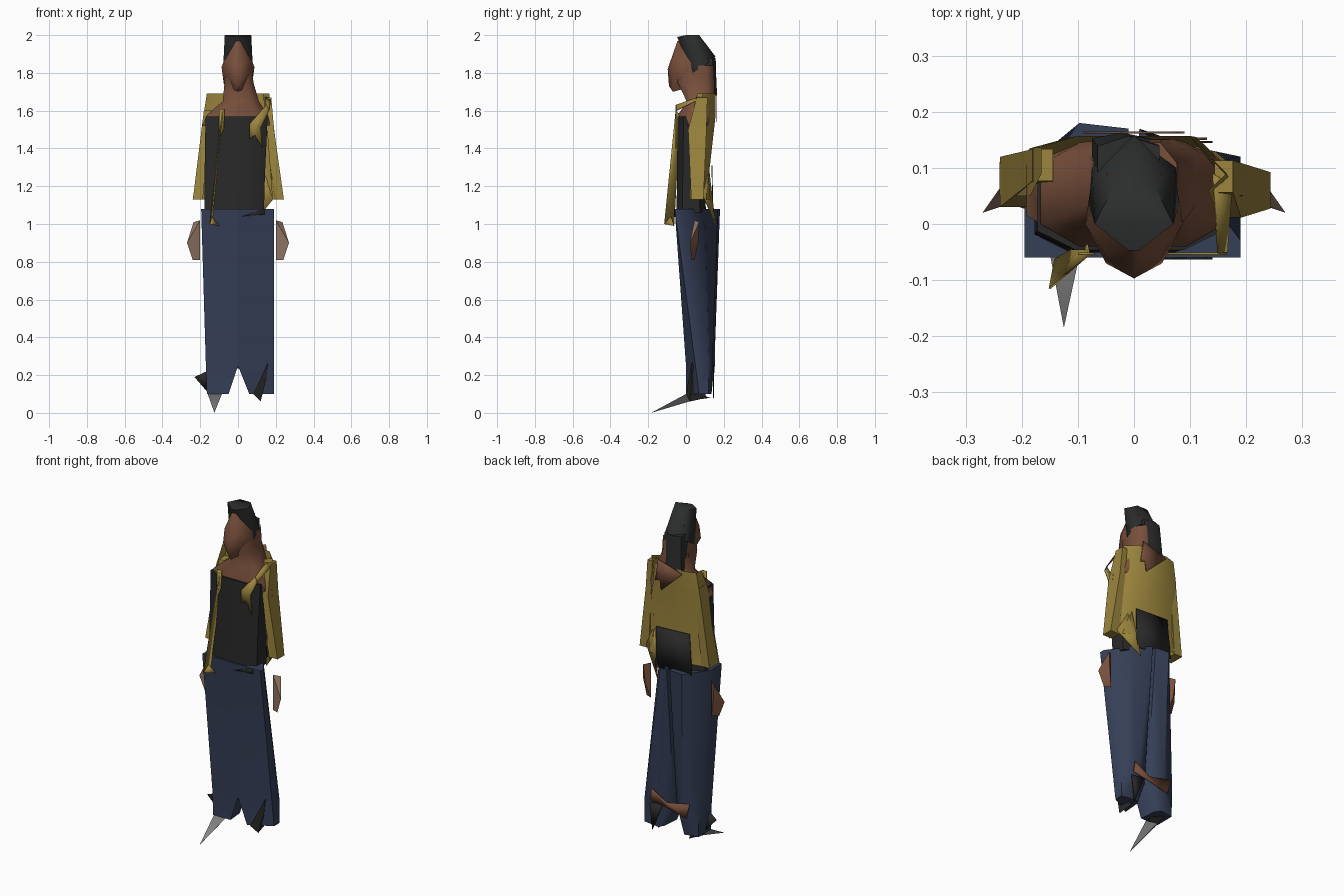
import bpy, bmesh, math

default_cube = bpy.data.objects.get("Cube")
if default_cube:
    bpy.data.objects.remove(default_cube)


def material(name, red, green, blue):
    mat = bpy.data.materials.new(name)
    mat.use_nodes = True
    colour = (red, green, blue, 1)
    mat.diffuse_color = colour
    shader = mat.node_tree.nodes["Principled BSDF"]
    shader.inputs["Base Color"].default_value = colour
    shader.inputs["Roughness"].default_value = .8
    return mat


mustard = material("mustard cloth", .33, .235, .047)
denim = material("navy denim", .036, .049, .095)
skin = material("brown skin", .19, .08, .045)
palm_skin = material("pale skin", .27, .17, .12)
charcoal = material("charcoal shirt", .022, .022, .022)
hair_black = material("black hair", .025, .026, .026)
grey = material("grey shoe", .25, .25, .25)


def finish(name, bm, mats, angle=60):
    """Turn the bmesh into a smooth shaded object that keeps sharp edges."""
    mesh = bpy.data.meshes.new(name)
    bm.to_mesh(mesh)
    bm.free()
    for mat in mats:
        mesh.materials.append(mat)
    obj = bpy.data.objects.new(name, mesh)
    bpy.context.collection.objects.link(obj)
    bpy.ops.object.select_all(action="DESELECT")
    obj.select_set(True)
    bpy.context.view_layer.objects.active = obj
    bpy.ops.object.shade_smooth_by_angle(angle=math.radians(angle))
    return obj


def ring(z, left, right, front, back, sides=8):
    """Rounded box outline between four limits."""
    points = []
    for i in range(sides):
        a = math.tau * (i + .5) / sides
        c, s = math.cos(a), math.sin(a)
        u = math.copysign(abs(c) ** .6, c)
        v = math.copysign(abs(s) ** .6, s)
        points.append(((left + right) / 2 + u * (right - left) / 2,
                       (front + back) / 2 + v * (back - front) / 2, z))
    return points


def loft(name, rows, mat, closed=True):
    bm = bmesh.new()
    verts = [[bm.verts.new(p) for p in row] for row in rows]
    count = len(rows[0])
    for low, high in zip(verts, verts[1:]):
        for i in range(count if closed else count - 1):
            j = (i + 1) % count
            bm.faces.new((low[i], low[j], high[j], high[i]))
    if closed:
        bm.faces.new(verts[0])
        bm.faces.new(verts[-1])
    bmesh.ops.recalc_face_normals(bm, faces=bm.faces[:])
    return finish(name, bm, [mat])


def hull(name, points, mats, sides=(1,), rule=None):
    """Convex skin over the points, placed on one side or mirrored to both."""
    bm = bmesh.new()
    for p in sorted({(side * x, y, z) for side in sides for x, y, z in points}):
        bm.verts.new(p)
    bmesh.ops.convex_hull(bm, input=bm.verts[:])
    bmesh.ops.recalc_face_normals(bm, faces=bm.faces[:])
    if rule:
        for face in bm.faces:
            face.material_index = int(rule(face))
    return finish(name, bm, mats)


def plate(name, points, mat):
    bm = bmesh.new()
    bm.faces.new([bm.verts.new(p) for p in points])
    bmesh.ops.triangulate(bm, faces=bm.faces[:])
    obj = finish(name, bm, [mat])
    solid = obj.modifiers.new("thickness", "SOLIDIFY")
    solid.thickness = .004
    solid.offset = 0
    return obj


def front_plate(name, y, outline, mat):
    return plate(name, [(x, y, z) for x, z in outline], mat)


# Trousers: each leg runs from half of the waist down to a narrow cuff
def leg_row(z, inner, outer, front, side_front, side_back, back, middle):
    """Front and outer side, then a slanting back that ends at the inner seam."""
    crest = outer * .5
    return [(x, y, z) for x, y in (
        (inner, front), (outer, side_front), (outer, side_back),
        (crest, middle), (inner + crest * .1, back))]


loft("left_trouser_leg", [
    leg_row(.1, .06, .19, 0, .07, .12, .11, .135),
    leg_row(.25, 0, .19, 0, .05, .12, .1, .14),
    leg_row(1.08, 0, .19, -.06, -.06, -.03, .17, .1)], denim)
loft("right_trouser_leg", [
    leg_row(.1, -.05, -.165, 0, 0, .12, .1, .135),
    leg_row(.25, 0, -.17, 0, 0, .12, .1, .15),
    leg_row(1.08, 0, -.195, -.06, -.06, .05, .17, .18)], denim)

# Shirt body, and the scrap of hem over the waistband
loft("shirt", [
    ring(1.06, -.185, .145, -.055, .11),
    ring(1.25, -.185, .15, -.05, .1),
    ring(1.57, -.18, .165, -.05, .12)], charcoal)
front_plate("shirt_hem", -.061, [(.02, 1.04), (.14, 1.05), (.14, 1.08)], charcoal)

# Bare shoulders, rising into the neck
loft("shoulders_and_neck", [
    ring(1.52, -.2, .18, -.02, .14),
    ring(1.58, -.17, .165, -.045, .15),
    ring(1.65, -.085, .115, 0, .155),
    ring(1.75, -.075, .085, -.05, .155),
    ring(1.84, -.07, .08, -.04, .15)], skin)

# Head with a pointed brow and chin
both = (1, -1)
hull("head", [
    (.01, -.045, 1.97), (.05, -.055, 1.87), (0, -.097, 1.82), (.05, -.07, 1.79),
    (0, -.09, 1.73), (0, -.07, 1.7), (.087, 0, 1.83), (.075, .08, 1.74),
    (.05, .09, 1.93)], [skin], both)

# Wedge shaped hair and the block at the nape
hull("hair_cap", [
    (.01, -.047, 1.99), (.07, 0, 2), (.035, .07, 2), (0, .157, 1.885),
    (.08, .035, 1.8), (.075, .1, 1.84)], [hair_black], both)
loft("hair_nape", [
    ring(1.68, -.08, .035, .1, .163, 6),
    ring(1.88, -.07, .05, .05, .157, 6)], hair_black)


# Jacket back wrapping round both arms as one open sheet
def drape(z, width, front, back):
    return [(width * share, y, z) for share, y in (
        (.8, front), (1, front + .03), (.6, back),
        (-.6, back), (-1, back - .02), (-1, front + .03))]


loft("jacket_back", [
    drape(1.13, .24, .02, .13),
    drape(1.25, .22, .02, .12),
    drape(1.56, .185, .02, .155),
    drape(1.69, .165, .06, .157)], mustard, closed=False)
loft("left_sleeve", [
    ring(1.13, .175, .25, .02, .1, 4),
    ring(1.5, .15, .195, 0, .12, 4),
    ring(1.67, .14, .18, .05, .12, 4)], mustard)
loft("right_sleeve", [
    ring(1.13, -.245, -.18, .02, .13, 4),
    ring(1.6, -.185, -.14, .07, .14, 4)], mustard)
plate("jacket_corner", [(.2, .09, 1.15), (.12, .12, 1.3), (.08, .155, 1)], mustard)

# Shirt tail on the back, and the skin showing at the collar
plate("shirt_tail", [(-.14, .143, 1.07), (.1, .143, 1.06),
                     (.1, .137, 1.3), (-.12, .137, 1.31)], charcoal)
front_plate("collar_skin", .163, [
    (-.09, 1.67), (.07, 1.72), (.09, 1.59), (.06, 1.6), (.05, 1.54)], skin)

# Jacket front edges: lapels and a loose hanging strip
front_plate("left_lapel", -.053, [
    (.15, 1.63), (.06, 1.53), (.06, 1.45), (.09, 1.47),
    (.13, 1.4), (.12, 1.51), (.165, 1.6)], mustard)
front_plate("right_lapel", -.053, [
    (-.1, 1.61), (-.07, 1.61), (-.075, 1.5), (-.1, 1.45), (-.09, 1.55)], mustard)
plate("left_shoulder_flap", [(.15, -.052, 1.63), (.165, -.05, 1.6),
                             (.175, .07, 1.66), (.14, .09, 1.68)], mustard)
plate("hanging_strip", [(-.08, -.055, 1.6), (-.15, -.115, 1),
                        (-.14, -.062, 1), (-.085, -.03, 1.58)], mustard)
plate("strip_end", [(-.15, -.115, 1), (-.14, -.08, 1.04), (-.1, -.062, .99)], mustard)

# Hands, paler towards the front
for label, side in (("left", 1), ("right", -1)):
    hull(label + "_hand", [
        (.2, .045, 1.02), (.235, .07, 1.01), (.27, .02, .9),
        (.24, .03, .81), (.2, .045, .81), (.225, .065, .9)],
        [skin, palm_skin], (side,), lambda face: face.normal.y < -.2)

# Feet and torn cuffs
hull("right_shoe", [(-.125, -.185, 0), (-.16, 0, .1), (-.085, 0, .1),
                    (-.12, .05, .07)], [grey])
hull("right_heel", [(-.16, 0, .11), (-.07, .02, .11), (-.11, .13, .08),
                    (-.13, .02, .065)], [charcoal])
hull("left_shoe", [(.08, 0, .1), (.16, .03, .27), (.12, .02, .06),
                   (.15, .03, .18), (.11, .11, .08)], [charcoal])
plate("right_cuff_flap", [(-.23, .04, .19), (-.165, .02, .22), (-.16, .05, .11)], charcoal)

# Bare ankles showing through the back of the cuffs
front_plate("ankle_band", .152, [
    (.13, .26), (.12, .33), (.02, .27), (-.13, .3), (-.11, .21), (.02, .24)], skin)
front_plate("left_heel", .146, [(.05, .25), (.14, .24), (.12, .08)], charcoal)
